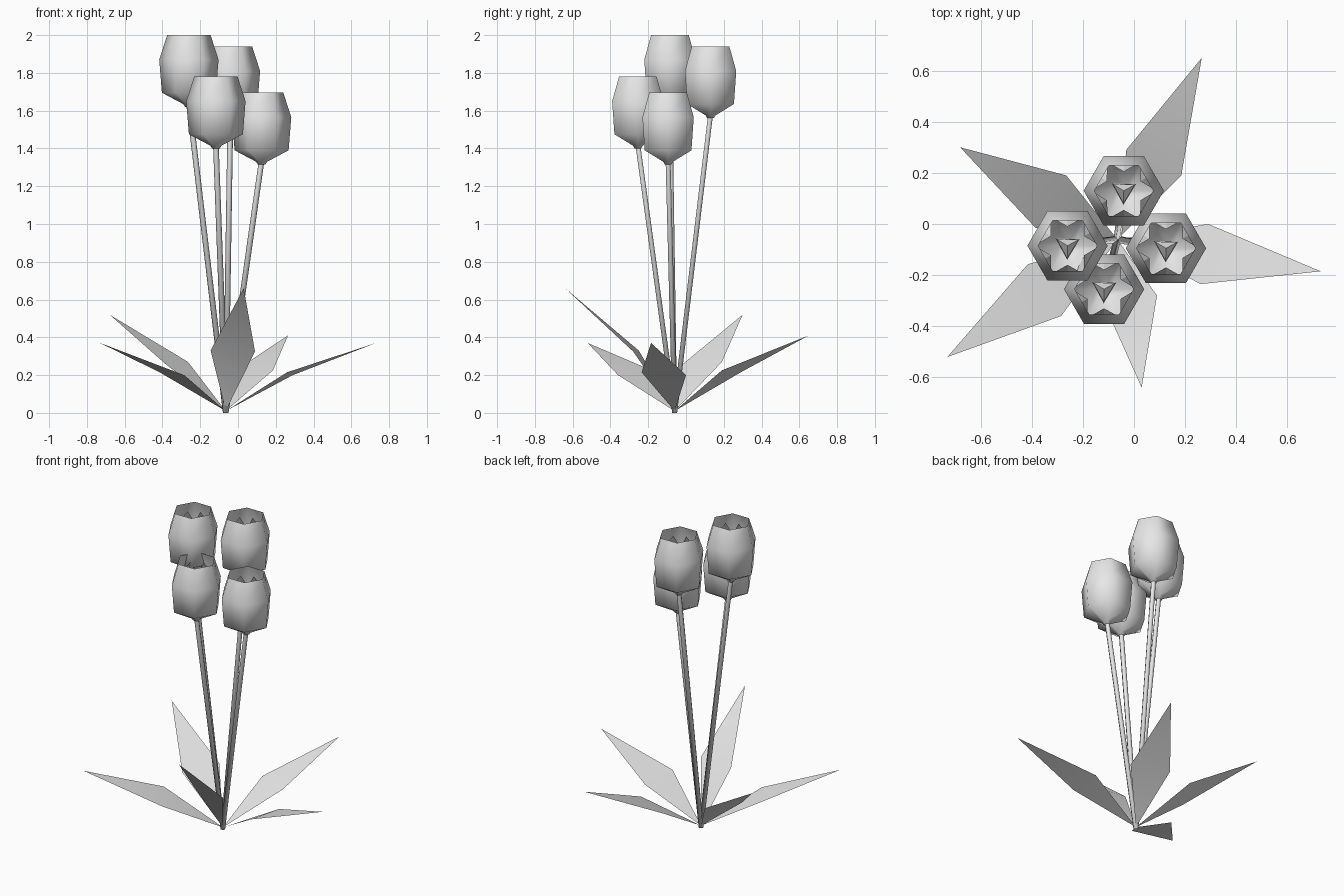
import bpy, math
from mathutils import Vector

if "Cube" in bpy.data.objects:
    bpy.data.objects.remove(bpy.data.objects["Cube"])

grey = bpy.data.materials.new("plain grey")
grey.diffuse_color = (0.8, 0.8, 0.8, 1)
grey.use_nodes = True
grey.node_tree.nodes["Principled BSDF"].inputs["Base Color"].default_value = grey.diffuse_color
BASE = Vector((-0.065, -0.06, 0.0))


def make(name, verts, faces, smooth=False):
    me = bpy.data.meshes.new(name)
    me.from_pydata([tuple(v) for v in verts], [], faces)
    me.materials.append(grey)
    me.update()
    for p in me.polygons:
        p.use_smooth = smooth
    ob = bpy.data.objects.new(name, me)
    bpy.context.collection.objects.link(ob)
    return ob


def ring(c, r, z, n, turn=0.0):
    return [Vector((c[0] + r * math.cos(turn + math.tau * i / n),
                    c[1] + r * math.sin(turn + math.tau * i / n), z)) for i in range(n)]


def bridge(rows, n):
    return [(k * n + i, k * n + (i + 1) % n, (k + 1) * n + (i + 1) % n, (k + 1) * n + i)
            for k in range(rows - 1) for i in range(n)]


# outer cup: (radius, height) from the stem to the rim
CUP = [(0.02, 0.0), (0.03, 0.015), (0.143, 0.075), (0.157, 0.25), (0.115, 0.38)]


def flower(name, x, y, z):
    c = (x, y)
    # six-sided outer petals
    verts = [v for r, h in CUP for v in ring(c, r, z + h, 6)]
    make(name + "_outer_petals", verts, bridge(len(CUP), 6) + [(5, 4, 3, 2, 1, 0)], True)
    # pointed inner petals leaning towards the middle
    low = ring(c, 0.12, z + 0.10, 12)
    mid = ring(c, 0.128, z + 0.24, 12)
    verts = low + mid + ring(c, 0.075, z + 0.34, 6, math.pi / 6)
    faces = bridge(2, 12)
    for i in range(6):
        a = 12 + 2 * i
        faces += [(a, a + 1, 24 + i), (a + 1, 12 + (2 * i + 2) % 12, 24 + i)]
    make(name + "_inner_petals", verts, faces)
    # three-sided pistil
    verts = ring(c, 0.055, z + 0.06, 3, 0.5) + ring(c, 0.05, z + 0.2, 3, 0.5) + [Vector((x, y, z + 0.25))]
    make(name + "_pistil", verts, bridge(2, 3) + [(3, 4, 6), (4, 5, 6), (5, 3, 6)])
    # slim stem from the shared base
    rows = ring(BASE, 0.015, 0.0, 6) + ring(c, 0.015, z + 0.02, 6)
    make(name + "_stem", rows, bridge(2, 6) + [(5, 4, 3, 2, 1, 0)], True)


flower("back_flower", -0.04, 0.13, 1.56)
flower("left_flower", -0.26, -0.085, 1.62)
flower("right_flower", 0.125, -0.095, 1.315)
flower("front_flower", -0.117, -0.255, 1.40)

# leaves: side corner, side corner, tip
LEAVES = {
    "right_leaf": ((0.26, -0.235, 0.215), (0.29, 0.0, 0.20), (0.73, -0.185, 0.37)),
    "back_leaf": ((0.185, 0.19, 0.225), (-0.03, 0.29, 0.215), (0.265, 0.65, 0.41)),
    "back_left_leaf": ((-0.265, 0.19, 0.27), (-0.385, -0.015, 0.26), (-0.68, 0.30, 0.52)),
    "front_left_leaf": ((-0.415, -0.157, 0.215), (-0.285, -0.36, 0.20), (-0.73, -0.52, 0.37)),
    "front_leaf": ((-0.145, -0.25, 0.33), (0.09, -0.28, 0.325), (0.03, -0.64, 0.66)),
}
for name, (a, b, tip) in LEAVES.items():
    root = BASE + Vector((0, 0, 0.01))
    make(name, [root, a, b, tip], [(0, 1, 2), (1, 3, 2)], True)
